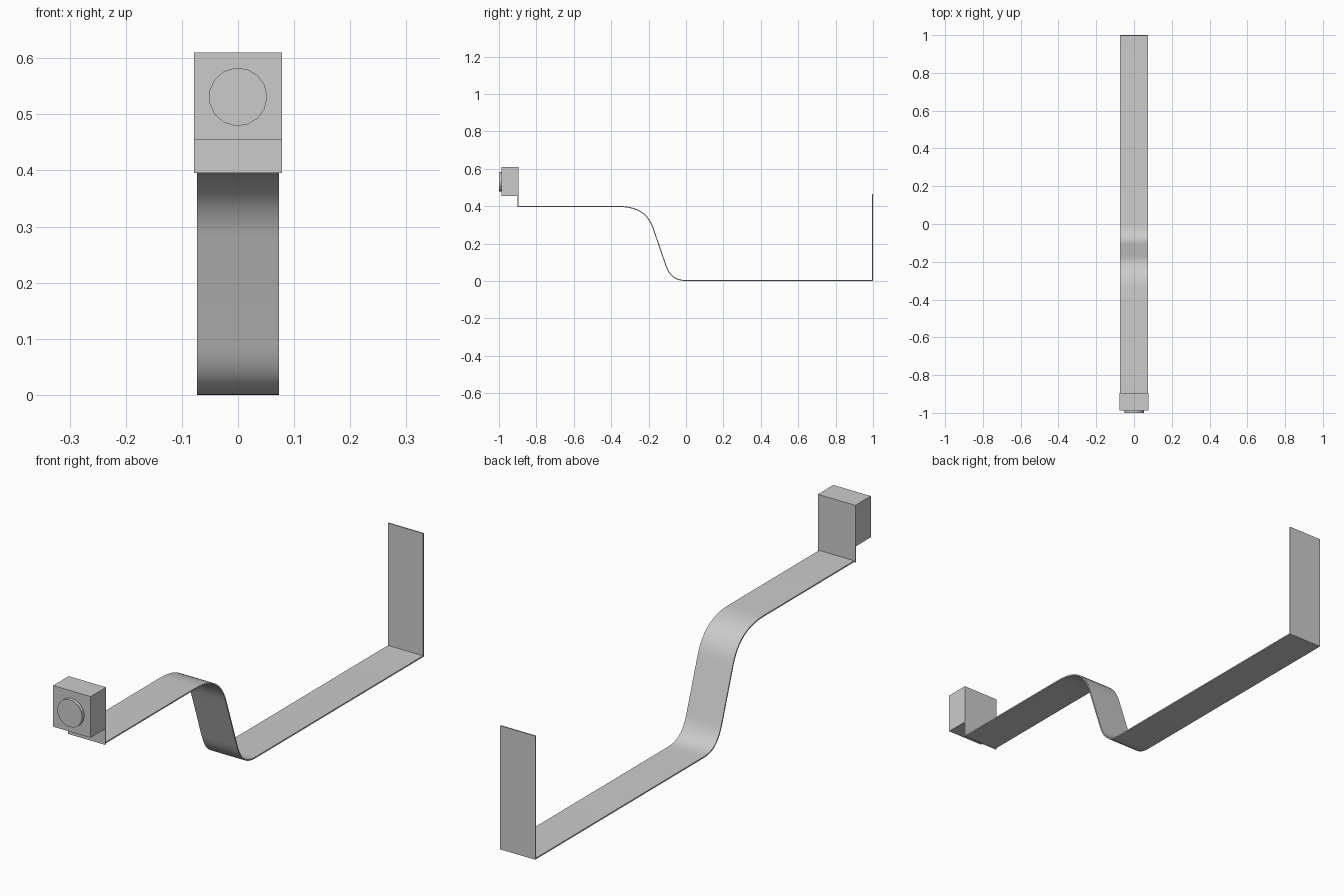
import bpy, bmesh, math
from mathutils import Vector, Matrix
from mathutils.geometry import interpolate_bezier

default = bpy.data.objects.get("Cube")
if default:
    bpy.data.objects.remove(default)

grey = bpy.data.materials.new("light_grey")
grey.use_nodes = True
grey.diffuse_color = (0.6, 0.6, 0.6, 1)
grey.node_tree.nodes["Principled BSDF"].inputs["Base Color"].default_value = (0.6, 0.6, 0.6, 1)

THICK = 0.005


def add_object(name, bm):
    bmesh.ops.recalc_face_normals(bm, faces=bm.faces)
    mesh = bpy.data.meshes.new(name)
    bm.to_mesh(mesh)
    bm.free()
    mesh.materials.append(grey)
    obj = bpy.data.objects.new(name, mesh)
    bpy.context.collection.objects.link(obj)
    return obj


def box(name, low, high):
    low, high = Vector(low), Vector(high)
    bm = bmesh.new()
    bmesh.ops.create_cube(bm, size=1)
    bmesh.ops.scale(bm, vec=high - low, verts=bm.verts)
    bmesh.ops.translate(bm, vec=(low + high) / 2, verts=bm.verts)
    return add_object(name, bm)


def bend(*points):
    a, b, c, d = [Vector((0, y, z)) for y, z in points]
    return interpolate_bezier(a, b, c, d, 12)


# Bent strip: upper shelf, S-shaped drop, long floor and upright back end
half = THICK / 2
top = 0.398
path = [Vector((0, -0.896, top))]
path += bend((-0.36, top), (-0.25, top), (-0.2, 0.353), (-0.175, 0.28))
path += bend((-0.11, 0.09), (-0.09, 0.031), (-0.06, half), (0, half))
path += [Vector((0, 1 - half, half)), Vector((0, 1 - half, 0.465))]

bm = bmesh.new()
rows = [[bm.verts.new((x, p.y, p.z)) for x in (-0.073, 0.073)] for p in path]
for (a, b), (c, d) in zip(rows, rows[1:]):
    bm.faces.new((a, b, d, c))
strip = add_object("bent_strip", bm)
solid = strip.modifiers.new("thickness", 'SOLIDIFY')
solid.thickness = THICK
solid.offset = 0
solid.use_even_offset = True

for o in bpy.context.selected_objects:
    o.select_set(False)
strip.select_set(True)
bpy.context.view_layer.objects.active = strip
bpy.ops.object.modifier_apply(modifier=solid.name)
bpy.ops.object.shade_smooth_by_angle(angle=math.radians(30))

# Front end: mounting plate, housing block and round button
box("mounting_plate", (-0.078, -0.9, 0.395), (0.078, -0.895, 0.61))
box("housing_block", (-0.078, -0.987, 0.455), (0.078, -0.9, 0.61))

bm = bmesh.new()
bmesh.ops.create_cone(bm, cap_ends=True, segments=15, radius1=0.052, radius2=0.052,
                      depth=0.02,
                      matrix=Matrix.Translation((0, -0.99, 0.531))
                      @ Matrix.Rotation(math.pi / 2, 4, 'X')
                      @ Matrix.Rotation(-math.pi / 2, 4, 'Z'))
add_object("round_button", bm)
